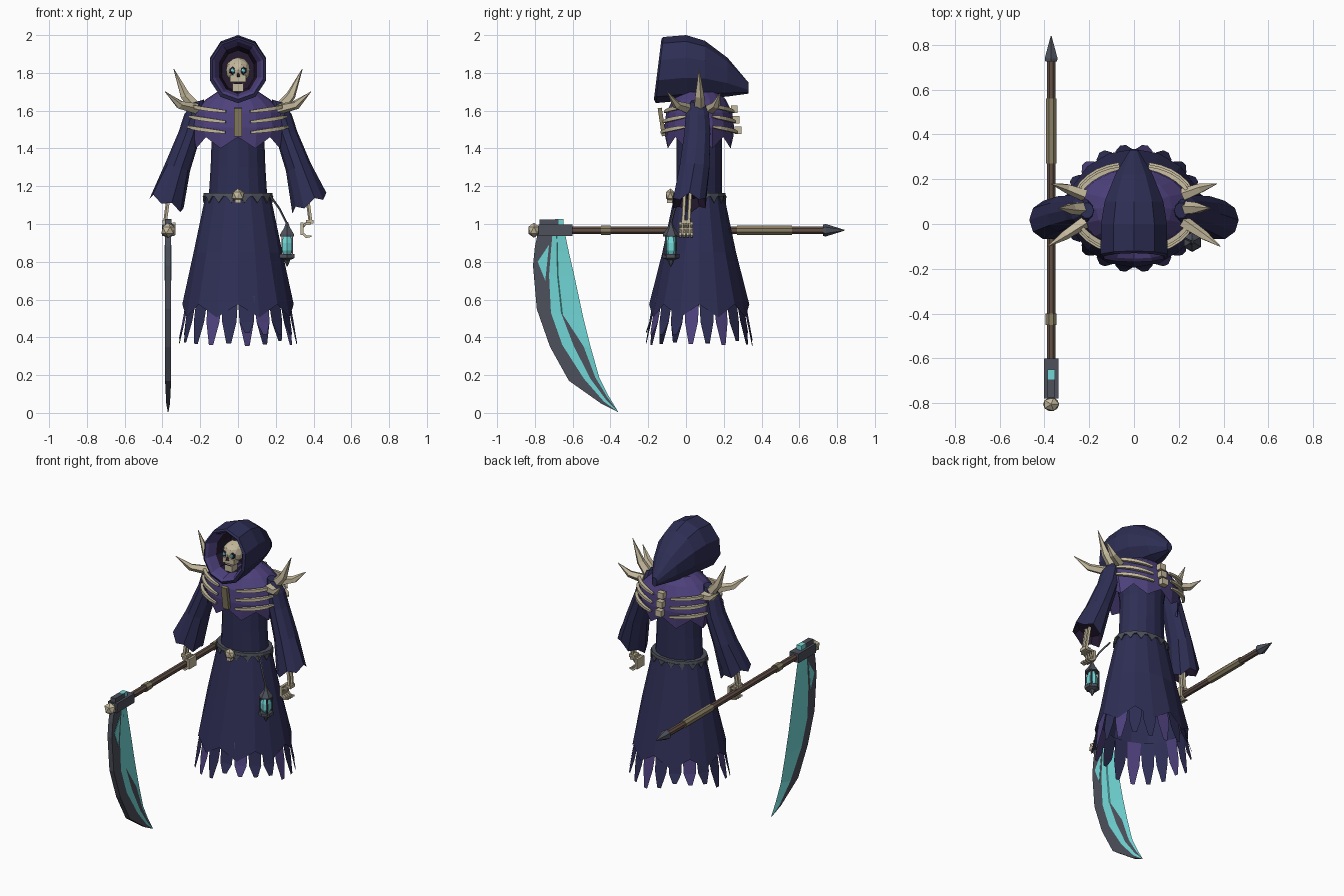
import bpy, bmesh, math, random
from mathutils import Vector, Matrix

random.seed(4)
if "Cube" in bpy.data.objects:
    bpy.data.objects.remove(bpy.data.objects["Cube"])

COLOURS = {
    "robe": (.027, .027, .09), "purple": (.075, .052, .2), "shadow": (.018, .010, .03),
    "bone": (.56, .49, .34), "old_bone": (.25, .21, .125), "wood": (.12, .078, .06),
    "metal": (.075, .082, .105), "glow": (.17, .68, .68)}
MATS = list(COLOURS)
for key, rgb in COLOURS.items():
    m = bpy.data.materials.new(key)
    m.use_nodes = True
    m.diffuse_color = (*rgb, 1)
    m.node_tree.nodes["Principled BSDF"].inputs["Base Color"].default_value = (*rgb, 1)
    COLOURS[key] = m


def finish(name, bm, mats):
    bmesh.ops.recalc_face_normals(bm, faces=bm.faces)
    me = bpy.data.meshes.new(name)
    bm.to_mesh(me)
    bm.free()
    for key in mats:
        me.materials.append(COLOURS[key])
    ob = bpy.data.objects.new(name, me)
    bpy.context.collection.objects.link(ob)
    return ob


def loft(name, rings, mat, caps=(True, True), closed=True):
    """Skin rings of points; mat is a colour name or a rule (band, column) -> name."""
    rule = mat if callable(mat) else (lambda band, col: mat)
    bm = bmesh.new()
    rows = [[bm.verts.new(p) for p in r] for r in rings]
    n = len(rows[0])
    used = MATS if callable(mat) else [mat]
    for i in range(len(rows) - 1):
        for j in range(n if closed else n - 1):
            k = (j + 1) % n
            f = bm.faces.new((rows[i][j], rows[i][k], rows[i + 1][k], rows[i + 1][j]))
            f.material_index = used.index(rule(i, j))
    for end, band, want in ((0, 0, caps[0]), (-1, len(rows) - 2, caps[1])):
        if want:
            bm.faces.new(rows[end]).material_index = used.index(rule(band, 0))
    return finish(name, bm, used)


def ring(z, rx, ry, cx=0, cy=.07, n=16, jag=0, tilt=0):
    pts = []
    for k in range(n):
        a = math.tau * k / n
        x = rx * math.cos(a)
        pts.append((cx + x, cy + ry * math.sin(a), z + jag * (-1) ** k + tilt * x))
    return pts


def tube(name, path, radii, mat, sides=6):
    path = [Vector(p) for p in path]
    rings = []
    for i, p in enumerate(path):
        d = (path[min(i + 1, len(path) - 1)] - path[max(i - 1, 0)]).normalized()
        u = d.cross(Vector((0, 0, 1)) if abs(d.z) < .9 else Vector((0, 1, 0))).normalized()
        v = d.cross(u)
        rings.append([p + radii[i] * (u * math.cos(math.tau * (k + .5) / sides)
                                      + v * math.sin(math.tau * (k + .5) / sides))
                      for k in range(sides)])
    return loft(name, rings, mat)


def box(name, loc, size, mat, tilt=0):
    bm = bmesh.new()
    bmesh.ops.create_cube(bm, size=1, matrix=Matrix.Translation(loc)
                          @ Matrix.Rotation(tilt, 4, 'X') @ Matrix.Diagonal((*size, 1)))
    return finish(name, bm, [mat])


def ball(name, loc, size, mat, detail=1):
    bm = bmesh.new()
    bmesh.ops.create_icosphere(bm, subdivisions=detail, radius=1,
                               matrix=Matrix.Translation(loc) @ Matrix.Diagonal((*size, 1)))
    return finish(name, bm, [mat])


# Robe: skirt, hanging tatters, torso and shoulder mantle
loft("skirt", [ring(1.16, .17, .13), ring(.85, .235, .195), ring(.54, .295, .265, jag=.035)],
     "robe", (True, False))
for k in range(20):
    a = math.tau * (k + .5) / 20
    strip = []
    low = random.uniform(.35, .43)
    for z, r, half in ((.62, .27, .16), (.48, .295, .13), (low, .315, .04)):
        strip.append([(r * math.cos(a + s * half), .07 + (r - .03) * math.sin(a + s * half), z)
                      for s in (-1, 1)])
    loft("tatter", strip, "purple" if k % 3 == 1 else "robe", (False, False), False)
loft("torso", [ring(1.14, .155, .12), ring(1.3, .145, .12), ring(1.44, .14, .12),
               ring(1.6, .17, .13)], "robe")
loft("mantle", [ring(1.7, .11, .1), ring(1.66, .17, .14), ring(1.59, .245, .175),
                ring(1.51, .26, .185), ring(1.43, .24, .18, jag=.03)], "purple", (True, False))


# Hood with a recessed dark opening
def hood_ring(y, low, high, rx):
    mid, rz = (low + high) / 2, (high - low) / 2
    lean = .04 if y < -.05 else 0
    return [(rx * math.sin(math.tau * k / 10), y + lean * math.cos(math.tau * k / 10) / 2,
             mid + rz * math.cos(math.tau * k / 10)) for k in range(10)]


loft("hood", [hood_ring(*r) for r in (
    (.05, 1.70, 1.92, .09), (-.08, 1.69, 1.945, .105), (-.135, 1.675, 1.965, .128),
    (-.15, 1.66, 1.98, .142), (-.14, 1.64, 1.99, .157), (0, 1.655, 2.0, .155),
    (.1, 1.665, 1.97, .138), (.22, 1.675, 1.88, .088), (.33, 1.69, 1.75, .02))],
     lambda band, col: "shadow" if band < 1 else "purple" if band < 3 else "robe")

# Skull
ball("skull", (0, -.04, 1.815), (.066, .07, .068), "bone", 2)
box("cheeks", (0, -.075, 1.77), (.085, .05, .035), "bone")
box("jaw", (0, -.075, 1.725), (.056, .055, .045), "bone")
box("mouth", (0, -.103, 1.745), (.05, .004, .005), "shadow")
tube("nose", [(0, -.112, 1.78), (0, -.108, 1.8)], [.012, .004], "shadow", 3)
for s in (-1, 1):
    ball("eye_socket", (s * .028, -.095, 1.812), (.021, .014, .023), "shadow")
    ball("eye", (s * .028, -.107, 1.812), (.011, .007, .012), "glow")

# Rib armour with breastbone and spine
box("breastbone", (0, -.128, 1.54), (.042, .022, .15), "old_bone", .15)
for row in range(3):
    z = 1.485 + row * .055
    rx, ry = .28 - row * .008, .205 - row * .01
    box("vertebra", (0, .07 + ry, z + .012), (.045, .035, .04), "bone")
    for s in (-1, 1):
        for f in (-1, 1):
            path = []
            for i in range(6):
                a = math.radians(14 + 11 * i)
                path.append((s * rx * math.sin(a), .07 + f * ry * math.cos(a), z + .006 * i))
            tube("rib", path, [.009, .012, .014, .014, .013, .008], "bone", 4)

for s in (-1, 1):
    # Shoulder spikes
    for base, bend, tip, r in (
            ((.21, .07, 1.6), (.28, .07, 1.68), (.34, .07, 1.82), .035),
            ((.22, .01, 1.61), (.31, -.05, 1.63), (.385, -.1, 1.7), .03),
            ((.22, .13, 1.61), (.3, .16, 1.63), (.37, .18, 1.69), .03)):
        tube("shoulder_spike", [(s * x, y, z) for x, y, z in (base, bend, tip)],
             [r, r * .75, .002], "bone", 5)
    # Flared sleeve, dark inside
    loft("sleeve", [ring(z, rx, ry, s * cx, cy, 10, jag, s * tilt) for z, rx, ry, cx, cy, jag, tilt in (
        (1.65, .03, .035, .21, .06, 0, -.3), (1.58, .055, .065, .23, .06, 0, 0),
        (1.48, .058, .072, .255, .06, 0, .2), (1.3, .066, .083, .32, .045, 0, .3),
        (1.11, .09, .09, .378, .018, .015, .45), (1.16, .068, .07, .365, .02, 0, .4))],
         lambda band, col: "shadow" if band == 4 else "robe")
    # Forearm bones and curled hand
    for dy in (-.015, .015):
        tube("forearm_bone", [(s * .36, dy + .01, 1.2), (s * .385, dy, 1.01)], [.011, .011], "bone", 5)
    box("wrist", (s * .38, 0, 1.012), (.04, .05, .02), "bone")
    box("palm", (s * .338, 0, .975), (.016, .075, .065), "bone")
    for i in range(4):
        path = []
        for step in range(6):
            a = math.radians(70 + 46 * step)
            path.append((s * (.372 + .035 * math.cos(a)), -.03 + .02 * i, .968 + .037 * math.sin(a)))
        tube("finger", path, [.01] * 5 + [.006], "bone", 4)

# Belt with pointed trim and buckle
loft("belt", [ring(1.165, .181, .138), ring(1.145, .185, .142)], "metal")
for k in range(16):
    corners = []
    for da, z in ((-.16, 1.148), (.16, 1.148), (0, 1.112)):
        a = math.tau * (k + .5) / 16 + da
        corners.append((math.cos(a), math.sin(a), z))
    loft("belt_point", [[(x * g, .07 + y * (g - .043), z) for x, y, z in corners]
                        for g in (.18, .187)], "metal")
ball("buckle", (0, -.083, 1.152), (.036, .028, .036), "bone")
box("buckle_jaw", (0, -.085, 1.12), (.03, .03, .02), "bone")

# Lantern on its strap
LX, LY = .26, -.08
tube("lantern_strap", [(.17, -.02, 1.15), (.22, -.06, 1.08), (LX, LY, 1.0)], [.006] * 3, "metal", 4)
tube("lantern_roof", [(LX, LY, z) for z in (1.01, .98, .945, .935)], [.006, .018, .043, .043], "metal")
tube("lantern_glass", [(LX, LY, z) for z in (.94, .9, .86, .835)], [.02, .033, .033, .02], "glow")
tube("lantern_base", [(LX, LY, z) for z in (.84, .82, .81, .775)], [.045, .045, .02, .003], "metal")
for k in range(4):
    a = math.tau * (k + .5) / 4
    x, y = LX + .038 * math.cos(a), LY + .038 * math.sin(a)
    tube("lantern_post", [(x, y, .94), (x, y, .83)], [.005, .005], "metal", 4)

# Scythe staff
SX, SZ = -.37, .967


def staff_part(name, ys, radii, mat, sides=8):
    tube(name, [(SX, y, SZ) for y in ys], radii, mat, sides)


staff_part("staff", (-.78, .75), (.021, .021), "wood")
staff_part("rear_grip", (.27, .56), (.026, .026), "old_bone")
staff_part("front_wrap", (-.45, -.4), (.027, .027), "old_bone")
staff_part("staff_point", (.725, .74, .84), (.03, .033, .002), "metal", 6)
box("blade_collar", (SX, -.69, SZ), (.066, .18, .06), "metal")
box("blade_socket", (SX, -.725, 1.0), (.034, .1, .05), "metal")
box("blade_tang", (SX, -.672, 1.0), (.034, .045, .052), "glow")
ball("staff_knob", (SX, -.805, SZ), (.04, .035, .04), "bone")

# Curved blade: metal spine, glowing face and a metal streak on one side
blade = []
for i, (back, mid, edge) in enumerate((
        ((-.77, 1.02), (-.70, 1.02), (-.655, 1.02)), ((-.8, .88), (-.715, .86), (-.62, .85)),
        ((-.81, .78), (-.725, .73), (-.59, .72)), ((-.79, .55), (-.715, .53), (-.545, .51)),
        ((-.72, .35), (-.655, .36), (-.505, .35)), ((-.62, .17), (-.54, .18), (-.46, .19)),
        ((-.45, .05), (-.435, .06), (-.41, .09)), ((-.362, .005), (-.361, .006), (-.36, .007)))):
    back, mid, edge = Vector(back), Vector(mid), Vector(edge)
    t = .016 if i < 6 else .01 if i < 7 else .002
    lo, hi = (.33, .36) if i < 4 else (.4, .75)
    section = [(back, t), (mid, t), (mid.lerp(edge, lo), t * .75), (mid.lerp(edge, hi), t * .5),
               (edge, 0), (mid, -t), (back, -t)]
    blade.append([(SX + x, *p) for p, x in section])
loft("blade", blade, lambda band, col: "metal" if col in (0, 5, 6) or (col == 2 and band > 2) else "glow")
for s in (-1, 1):
    loft("blade_inlay", [[(SX + s * x, y, z) for y, z in ((-.785, .8), (-.725, .89), (-.745, .7))]
                         for x in (.014, .018)], "glow")
